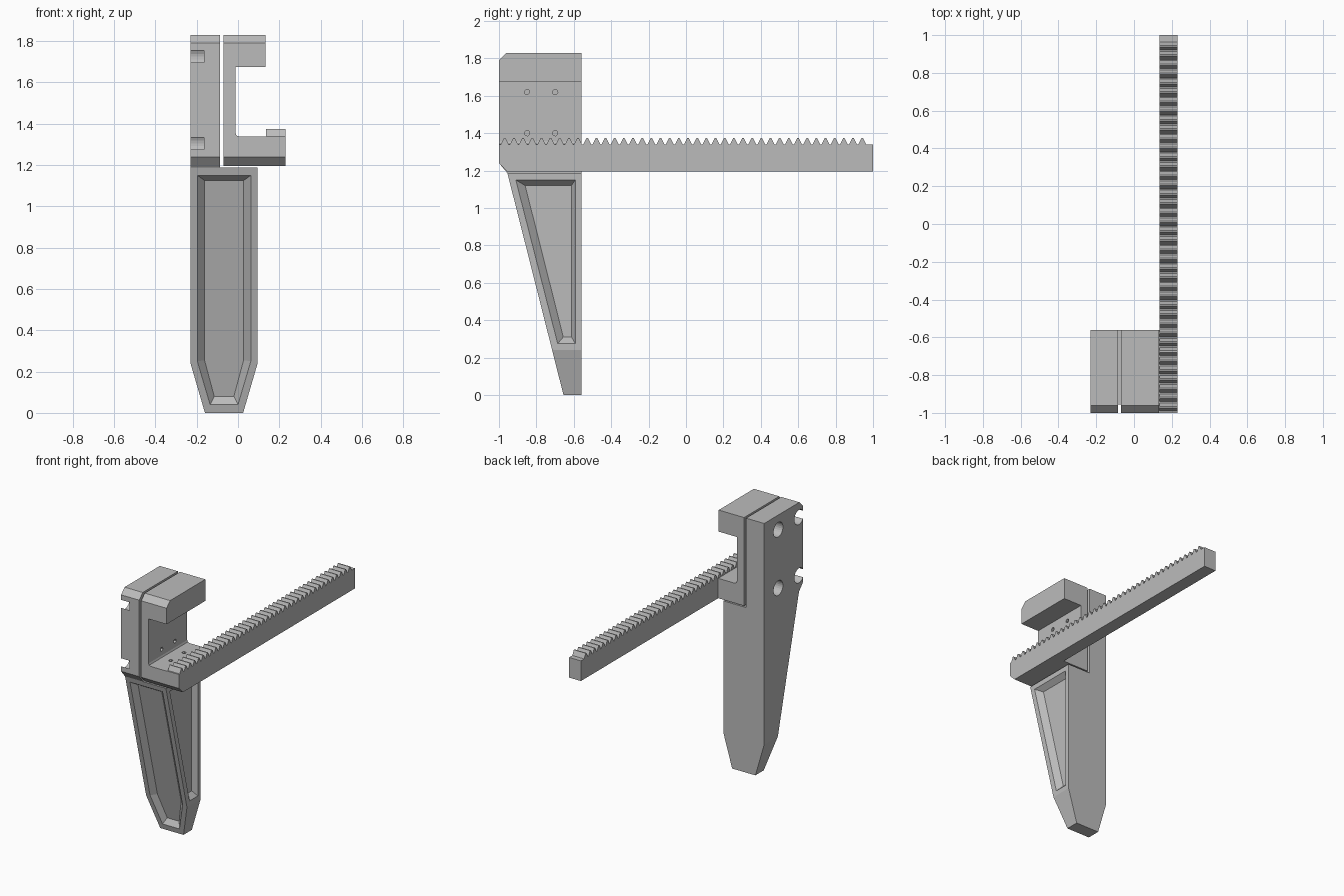
import bpy
import bmesh
from math import cos, sin, pi
from mathutils import Vector

cube = bpy.data.objects.get("Cube")
if cube:
    bpy.data.objects.remove(cube)

grey = bpy.data.materials.new("plain grey")
grey.use_nodes = True
colour = (0.5, 0.5, 0.5, 1)
grey.diffuse_color = colour
grey.node_tree.nodes["Principled BSDF"].inputs["Base Color"].default_value = colour


def loft(name, rings):
    """Closed solid through matching rings of points."""
    bm = bmesh.new()
    loops = [[bm.verts.new(p) for p in ring] for ring in rings]
    for a, b in zip(loops, loops[1:]):
        for i in range(len(a)):
            j = (i + 1) % len(a)
            bm.faces.new((a[i], a[j], b[j], b[i]))
    bm.faces.new(loops[0])
    bm.faces.new(loops[-1])
    bmesh.ops.recalc_face_normals(bm, faces=bm.faces)
    mesh = bpy.data.meshes.new(name)
    bm.to_mesh(mesh)
    bm.free()
    mesh.materials.append(grey)
    obj = bpy.data.objects.new(name, mesh)
    bpy.context.collection.objects.link(obj)
    return obj


def prism_x(name, profile, x0, x1):
    return loft(name, [[(x, y, z) for y, z in profile] for x in (x0, x1)])


def combine(obj, tool, operation="DIFFERENCE"):
    """Apply a boolean and discard the tool."""
    tool.hide_render = True
    mod = obj.modifiers.new("cut", "BOOLEAN")
    mod.operation = operation
    mod.solver = "EXACT"
    mod.object = tool
    bpy.context.view_layer.objects.active = obj
    bpy.ops.object.modifier_apply(modifier=mod.name)
    bpy.data.objects.remove(tool)


def hole(obj, centre, axis, radius, depth, sides):
    """Blind round hole sunk along an axis from a surface point."""
    axis = Vector(axis)
    u = axis.orthogonal().normalized()
    v = axis.cross(u)
    rings = []
    for d in (-0.02, depth):
        rings.append([Vector(centre) + axis * d
                      + u * radius * cos(2 * pi * i / sides)
                      + v * radius * sin(2 * pi * i / sides) for i in range(sides)])
    combine(obj, loft("hole_cutter", rings))


BACK, BASE, TOP = -0.56, 1.195, 1.83
SEAT = 1.187


def block_outline(bottom):
    return [(-1, 1.24), (-1, 1.79), (-0.96, TOP), (BACK, TOP),
            (BACK, bottom), (-0.955, bottom)]


# Mounting block with four screw recesses on its outer side
mount = prism_x("mounting_block", block_outline(SEAT), -0.23, -0.086)
for y in (-0.72, -0.956):
    for z in (1.305, 1.725):
        hole(mount, (-0.23, y, z), (1, 0, 0), 0.053, 0.065, 24)

# Finger: wedge from the side, tapered tip from the front
finger = prism_x("finger", [(-0.955, SEAT), (BACK, SEAT), (BACK, 0), (-0.655, 0)],
                 -0.23, 0.095)
tip = [(-0.23, SEAT + 0.1), (0.095, SEAT + 0.1), (0.095, 0.24),
       (0.025, 0), (-0.16, 0), (-0.23, 0.24)]
combine(finger, loft("tip_shape", [[(x, y, z) for x, z in tip] for y in (-1.2, 0)]),
        "INTERSECT")


def slope(z):
    return -0.655 - 0.3 * z / SEAT


# Sloped-wall pocket in the finger's front
outer = [(-0.197, 1.15), (0.062, 1.15), (0.062, 0.25), (0.0, 0.04),
         (-0.135, 0.04), (-0.197, 0.25)]
inner = [(-0.162, 1.125), (0.027, 1.125), (0.027, 0.255), (-0.02, 0.08),
         (-0.115, 0.08), (-0.162, 0.255)]
combine(finger, loft("front_pocket", [
    [(x, slope(z) + d, z) for x, z in ring]
    for ring, d in ((outer, -0.03), (outer, 0), (inner, 0.035))]))

# Matching pocket in the finger's left side
outer = [(-0.91, 1.15), (-0.592, 1.15), (-0.592, 0.275), (-0.686, 0.275)]
inner = [(-0.86, 1.12), (-0.612, 1.12), (-0.612, 0.31), (-0.656, 0.31)]
combine(finger, loft("side_pocket", [
    [(0.095 + d, y, z) for y, z in ring]
    for ring, d in ((outer, 0.03), (outer, 0), (inner, -0.035))]))

# C-shaped bracket, chamfered to match the mounting block
section = [(-0.07, BASE), (0.136, BASE), (0.136, 1.338), (0.005, 1.338),
           (-0.007, 1.343), (-0.012, 1.355), (-0.012, 1.675), (0.132, 1.675),
           (0.132, TOP), (-0.07, TOP)]
bracket = loft("bracket", [[(x, y, z) for x, z in section] for y in (-1.1, BACK)])
shape = block_outline(BASE)
shape[3], shape[4] = (-0.4, TOP), (-0.4, BASE)
combine(bracket, prism_x("bracket_shape", shape, -0.3, 0.4), "INTERSECT")
for y in (-0.85, -0.70):
    for z in (1.40, 1.62):
        hole(bracket, (-0.012, y, z), (-1, 0, 0), 0.015, 0.04, 6)
    hole(bracket, (0.06, y, 1.338), (0, 0, -1), 0.015, 0.04, 6)

# Toothed rack
teeth, pitch, start = 40, 0.049, -0.99
root, crest = 1.34, 1.374
profile = [(-0.955, BASE), (-1, 1.24), (-1, root)]
for i in range(teeth):
    y = start + i * pitch
    profile += [(y, root), (y + 0.017, crest), (y + 0.025, crest), (y + 0.042, root)]
profile += [(1, root), (1, BASE)]
prism_x("toothed_rack", profile, 0.136, 0.23)
